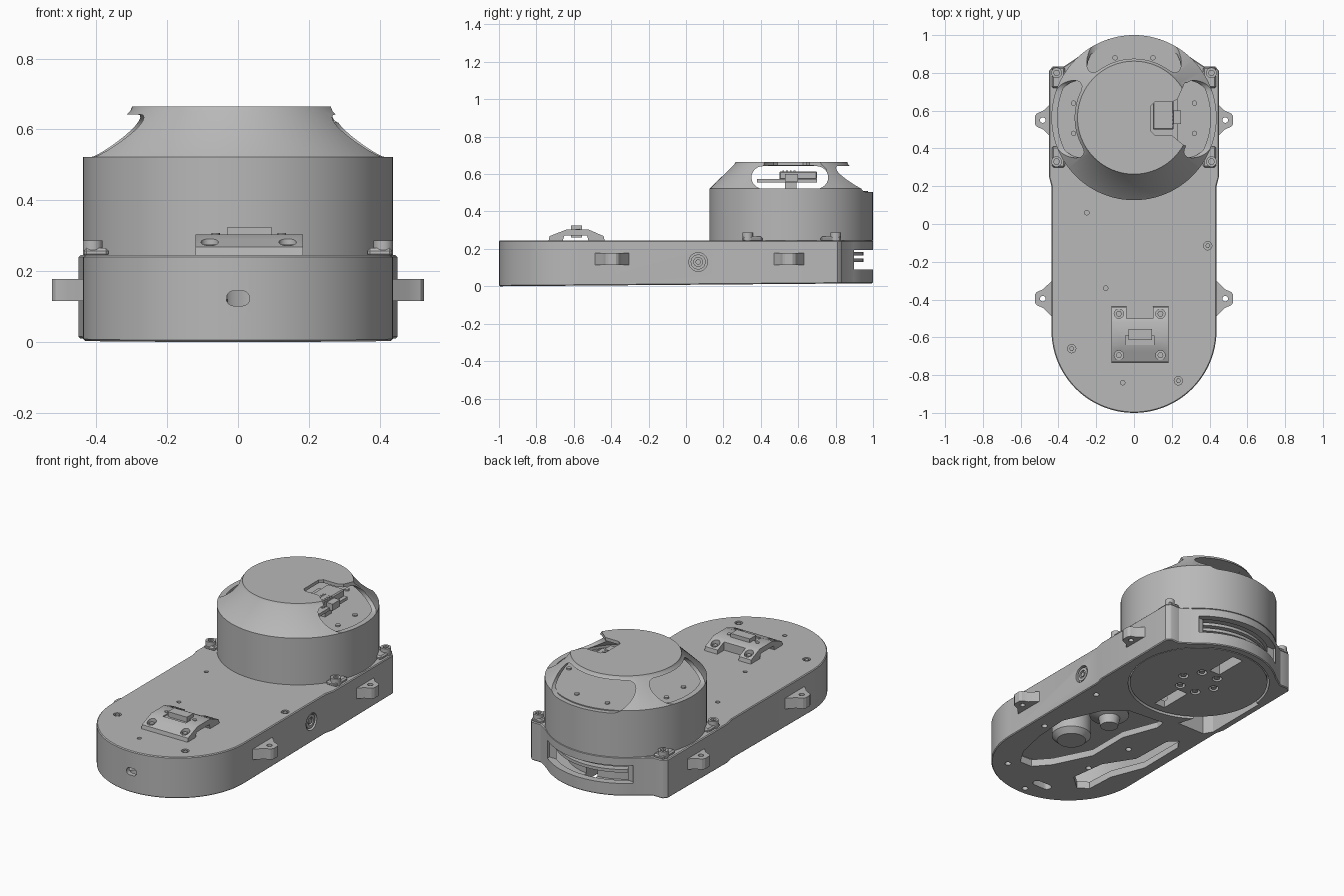
import bpy, bmesh, math
from mathutils import Vector

old = bpy.data.objects.get("Cube")
if old:
    bpy.data.objects.remove(old, do_unlink=True)

grey = bpy.data.materials.new("plain grey")
grey.use_nodes = True
grey.diffuse_color = (0.48, 0.48, 0.48, 1)
grey.node_tree.nodes["Principled BSDF"].inputs["Base Color"].default_value = (0.48, 0.48, 0.48, 1)

CY = 0.563  # distance of both round ends from the middle
R = 0.437   # radius of the round ends
AXES = {"x": lambda a, b, c: (c, a, b), "y": lambda a, b, c: (a, c, b), "z": lambda a, b, c: (a, b, c)}


def add(name, bm):
    bmesh.ops.recalc_face_normals(bm, faces=bm.faces[:])
    me = bpy.data.meshes.new(name)
    bm.to_mesh(me)
    bm.free()
    me.materials.append(grey)
    ob = bpy.data.objects.new(name, me)
    bpy.context.scene.collection.objects.link(ob)
    return ob


def prism(name, pts, lo, hi, axis="z"):
    """Extrude a flat outline along an axis."""
    bm = bmesh.new()
    face = bm.faces.new([bm.verts.new(AXES[axis](a, b, lo)) for a, b in pts])
    top = bmesh.ops.extrude_face_region(bm, geom=[face])["geom"]
    shift = Vector(AXES[axis](0, 0, hi - lo))
    bmesh.ops.translate(bm, vec=shift, verts=[v for v in top if isinstance(v, bmesh.types.BMVert)])
    return add(name, bm)


def arc(cx, cy, r, a0, a1, n=32):
    angles = [math.radians(a0 + (a1 - a0) * i / n) for i in range(n + 1)]
    return [(cx + r * math.cos(t), cy + r * math.sin(t)) for t in angles]


def circle(cx, cy, r, n=24):
    return arc(cx, cy, r, 0, 360, n)[:-1]


def rod(name, cx, cy, r, lo, hi, axis="z", n=24):
    return prism(name, circle(cx, cy, r, n), lo, hi, axis)


def slot(cx, cy, half, r):
    return arc(cx + half - r, cy, r, -90, 90, 12) + arc(cx - half + r, cy, r, 90, 270, 12)


def box(name, x0, x1, y0, y1, z0, z1):
    return prism(name, [(x0, y0), (x1, y0), (x1, y1), (x0, y1)], z0, z1)


def revolve(name, profile, cx, cy, n=96):
    """Spin a closed (radius, height) outline around a vertical axis."""
    bm = bmesh.new()
    vs = [bm.verts.new((cx + r, cy, z)) for r, z in profile]
    es = [bm.edges.new((vs[i], vs[(i + 1) % len(vs)])) for i in range(len(vs))]
    bmesh.ops.spin(bm, geom=vs + es, cent=(cx, cy, 0), axis=(0, 0, 1), angle=math.tau, steps=n, use_merge=True)
    bmesh.ops.remove_doubles(bm, verts=bm.verts[:], dist=1e-5)
    return add(name, bm)


def bake(ob):
    ev = ob.evaluated_get(bpy.context.evaluated_depsgraph_get())
    me = bpy.data.meshes.new_from_object(ev)
    ob.modifiers.clear()
    ob.data = me


def bevel(ob, width):
    mod = ob.modifiers.new("bevel", "BEVEL")
    mod.width, mod.segments, mod.limit_method = width, 1, "ANGLE"
    mod.angle_limit = math.radians(40)
    bake(ob)
    return ob


def cut(ob, *cutters):
    for c in cutters:
        mod = ob.modifiers.new("cut", "BOOLEAN")
        mod.operation, mod.solver, mod.object = "DIFFERENCE", "EXACT", c
        bake(ob)
        bpy.data.objects.remove(c, do_unlink=True)


# Main housing: round front, wider rear with corner shoulders, floor rising to the rear
side = [(R, 0.2), (0.45, 0.25), (0.45, 0.81), (0.43, 0.835), (0.37, 0.835)]
outline = arc(0, -CY, R, 180, 360, 48) + side + arc(0, CY, R, 47, 133) + [(-x, y) for x, y in reversed(side)]
body = prism("main_housing", outline, 0, 0.245)
for v in body.data.vertices:
    if v.co.z < 0.1:
        v.co.z = 0.008 * (v.co.y + 1)
bevel(body, 0.005)

# Hollow inside, openings in the floor plate, rotor well, side gap and rear window
cavity = arc(0, -CY, 0.41, 180, 360) + [(0.41, 0.08), (0.2, 0.12), (-0.2, 0.12), (-0.41, 0.08)]
wide = [(0.21, -0.74), (0.27, -0.64), (0.31, -0.45), (0.32, -0.24), (0.22, -0.02), (0.1, 0.08),
        (-0.13, 0.1), (-0.14, 0.04), (-0.06, -0.17), (-0.06, -0.43), (0.05, -0.65), (0.13, -0.74)]
narrow = [(-0.22, -0.76), (-0.13, -0.68), (-0.16, -0.47), (-0.27, -0.3), (-0.28, -0.05), (-0.33, 0),
          (-0.37, -0.06), (-0.37, -0.35), (-0.29, -0.55), (-0.28, -0.72)]
gap = [(-0.2, 0.15), (-0.38, 0.15), (-0.41, 0.2), (-0.412, 0.6), (-0.35, 0.6)]
cut(body, prism("c", cavity, 0.045, 0.222), prism("c", wide, -0.1, 0.1), prism("c", narrow, -0.1, 0.1),
    rod("c", 0, CY, 0.395, -0.1, 0.2, n=64), prism("c", gap, -0.1, 0.15),
    box("c", -0.28, 0.28, 0.88, 1.1, 0.09, 0.195))

# Screw holes in the lid, front oval hole
for x, y, r in [(-0.33, -0.66, 0.022), (0.235, -0.83, 0.022), (0.39, -0.115, 0.022),
                (-0.25, 0.06, 0.012), (-0.15, -0.34, 0.012), (-0.06, -0.84, 0.012)]:
    cut(body, rod("c", x, y, r, 0.23, 0.3))
    if r > 0.02:
        rod("lid_screw", x, y, 0.013, 0.22, 0.243, n=6)
cut(body, prism("c", slot(0, 0.123, 0.033, 0.021), -1.1, -0.95, "y"))

# Holes in the floor plate
for x, y in [(0, -0.95), (0.25, -0.8), (-0.13, -0.55), (0.36, -0.35), (-0.17, -0.25), (0.36, 0.1)]:
    cut(body, rod("c", x, y, 0.017, -0.1, 0.03, n=16))
cut(body, prism("c", slot(-0.05, -0.86, 0.06, 0.025), -0.1, 0.1))

# Recessed side button
cut(body, rod("c", 0.065, 0.13, 0.05, 0.415, 0.5, "x", 32))
button = rod("side_button", 0.065, 0.13, 0.04, 0.41, 0.432, "x", 32)
cut(button, rod("c", 0.065, 0.13, 0.024, 0.42, 0.5, "x"))
rod("button_core", 0.065, 0.13, 0.014, 0.41, 0.43, "x")

# Mounting ears with screw holes
for s in (-1, 1):
    for y in (-0.395, 0.55):
        pts = [(0.42, y - 0.1), (0.44, y - 0.09), (0.48, y - 0.05), (0.515, y - 0.035), (0.525, y - 0.02)]
        pts += [(x, 2 * y - b) for x, b in reversed(pts)]
        ear = prism("mounting_ear", [(s * x, b) for x, b in pts], 0.115, 0.178)
        cut(ear, rod("c", s * 0.483, y, 0.015, 0, 0.3, n=16))

# Corner lugs that clamp the drum
for s in (-1, 1):
    for y, d in ((0.33, 1), (0.8, -1)):
        xs = sorted((s * 0.365, s * 0.435))
        ys = sorted((y - d * 0.03, y + d * 0.08))
        bevel(box("corner_lug", *xs, *ys, 0.24, 0.265), 0.008)
        ring = rod("corner_lug_boss", s * 0.41, y, 0.028, 0.24, 0.287)
        cut(ring, rod("c", s * 0.41, y, 0.016, 0.26, 0.3, n=6))

# Rotor inside the rear: bottom disc, bolt ring, deep slots, and fins in the window
disc = rod("rotor_disc", 0, CY, 0.385, 0.018, 0.06, n=64)
core = rod("rotor_core", 0, CY, 0.32, 0.05, 0.22, n=64)
for s in (-1, 1):
    for part in (disc, core):
        y = CY + s * 0.24
        cut(part, box("c", -0.035, 0.035, y - 0.1, y + 0.1, -0.1, 0.12))
for z in (0.13, 0.165):
    rod("rotor_fin", 0, CY, 0.385, z, z + 0.018, n=64)
for i in range(6):
    t = math.tau * i / 6
    x, y = 0.11 * math.cos(t), CY + 0.11 * math.sin(t)
    cut(disc, rod("c", x, y, 0.028, -0.1, 0.04, n=16))
    rod("rotor_bolt", x, y, 0.017, 0.02, 0.05, n=6)

# Gears and motor seen through the floor openings
revolve("drive_gear", [(0, 0.05), (0.05, 0.05), (0.06, 0.1), (0.11, 0.12), (0.11, 0.225), (0, 0.225)], 0.03, -0.18, 48)
revolve("motor_can", [(0, 0.06), (0.08, 0.06), (0.11, 0.09), (0.11, 0.225), (0, 0.225)], 0.08, -0.45, 48)

# Drum and the hollow sloped shell with a flat cap
revolve("drum", [(0, 0.245), (R, 0.245), (R, 0.495), (0.41, 0.495), (0.41, 0.51), (0, 0.51)], 0, CY)
shell = revolve("sloped_cap", [(0.405, 0.495), (R, 0.495), (R, 0.522), (0.304, 0.652), (0.299, 0.664), (0, 0.664),
                               (0, 0.645), (0.27, 0.645), (0.405, 0.525)], 0, CY)
for s in (-1, 1):
    cut(shell, prism("c", slot(0.555, 0.582, 0.205, 0.06), *sorted((s * 0.2, s * 0.6)), "x"))
cut(shell, prism("c", slot(0, 0.574, 0.25, 0.07), 0.75, 1.1, "y"))

# Notch in the cap over the connector
notch = [(0.09, 0.49), (0.11, 0.47), (0.2, 0.47), (0.26, 0.42), (0.36, 0.38),
         (0.36, 0.75), (0.27, 0.75), (0.23, 0.66), (0.2, 0.645), (0.11, 0.645), (0.09, 0.625)]
cut(shell, prism("c", notch, 0.62, 0.7))
box("circuit_board", 0.04, 0.23, 0.38, 0.7, 0.556, 0.574)
box("board_post", 0.08, 0.2, 0.53, 0.59, 0.5, 0.56)
bevel(box("connector_block", 0.1, 0.21, 0.5, 0.7, 0.57, 0.615), 0.006)
box("connector_plug", 0.2, 0.25, 0.53, 0.6, 0.56, 0.6)
for i in range(8):
    x, y = (0.16, 0.2)[i % 2], 0.52 + 0.02 * (i // 2)
    box("connector_pin", x - 0.007, x + 0.007, y - 0.005, y + 0.005, 0.61, 0.618)
for x, y in [(-0.32, 0.48), (-0.32, 0.64), (-0.1, 0.88), (0.1, 0.88), (0.32, 0.48), (0.32, 0.64)]:
    rod("deck_screw", x, y, 0.014, 0.5, 0.518, n=12)

# Arched bracket on the lid
profile = [(-0.735, 0.24), (-0.73, 0.268), (-0.64, 0.303), (-0.52, 0.303), (-0.44, 0.268), (-0.435, 0.24),
           (-0.52, 0.24), (-0.53, 0.272), (-0.65, 0.272), (-0.66, 0.24)]
bracket = prism("arched_bracket", profile, -0.12, 0.183, "x")
cut(bracket, box("c", -0.04, 0.1, -0.5, -0.4, 0.2, 0.4), box("c", -0.045, 0.105, -0.64, -0.59, 0.295, 0.4))
for x in (-0.08, 0.14):
    for y in (-0.695, -0.475):
        cut(bracket, rod("c", x, y, 0.025, 0.265, 0.4, n=16))
        rod("bracket_screw", x, y, 0.016, 0.25, 0.275, n=6)
    rod("bracket_pin", 0.03 + (x - 0.03) * 0.85, -0.58, 0.012, 0.3, 0.307, n=12)
box("bracket_clip", -0.03, 0.095, -0.615, -0.555, 0.262, 0.325)

# Smooth round walls, keep hard edges crisp
for ob in bpy.context.scene.objects:
    if ob.type == "MESH" and grey.name in ob.data.materials:
        ob.data.shade_smooth()
        ob.data.set_sharp_from_angle(angle=math.radians(30))
